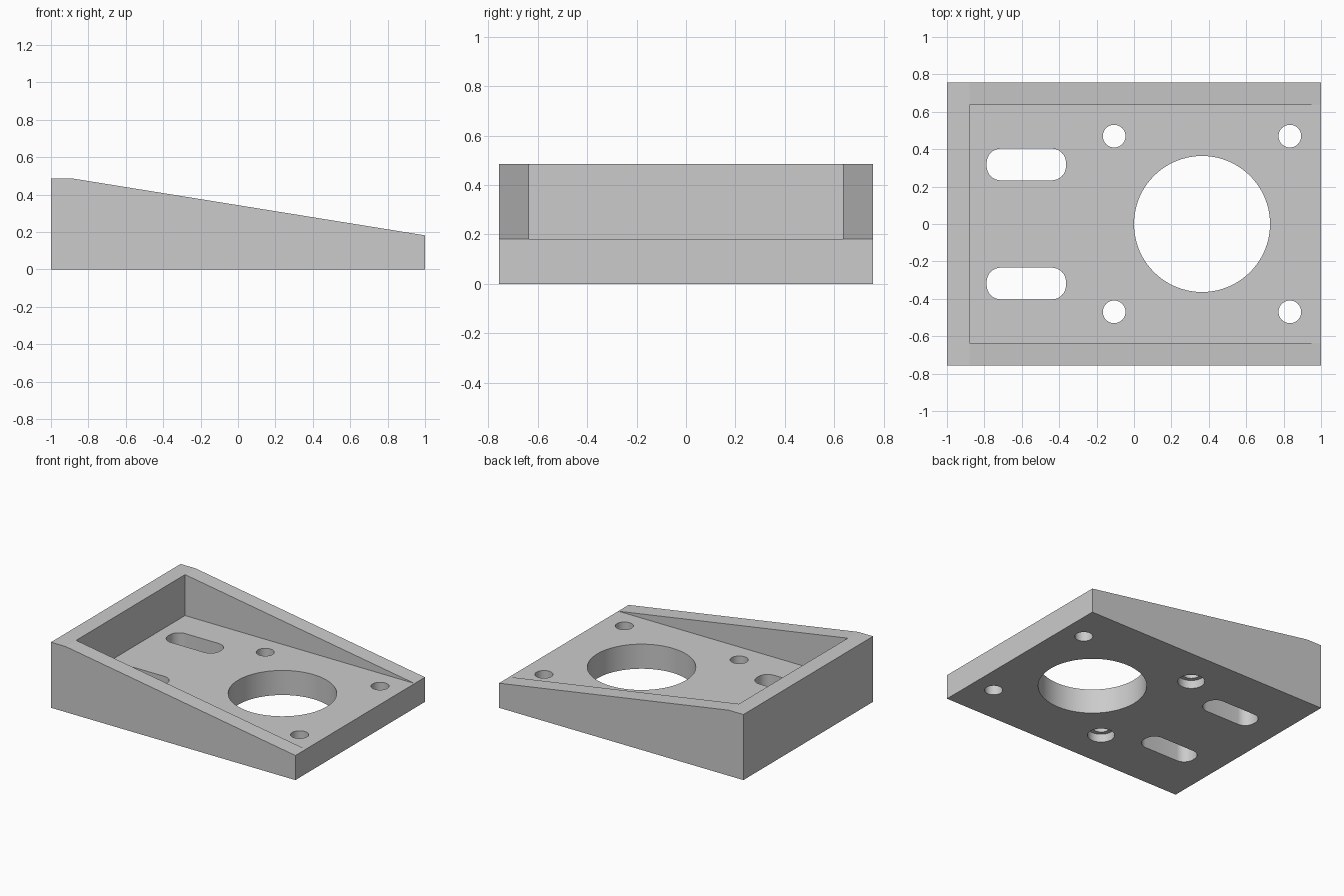
import bpy
import bmesh
import math

old = bpy.data.objects.get("Cube")
if old:
    bpy.data.objects.remove(old, do_unlink=True)

U = 2 / 33                      # one design unit; the part is 33 units long
END, HALF, HEIGHT = 16.5 * U, 12.5 * U, 8 * U
FLOOR, WALL = 3 * U, 2 * U
BACK, INNER = -END, HALF - WALL
STEP = BACK + WALL              # inner face of the tall wall

grey = bpy.data.materials.new("plain grey")
grey.use_nodes = True
colour = (0.6, 0.6, 0.6, 1)
grey.diffuse_color = colour
grey.node_tree.nodes["Principled BSDF"].inputs["Base Color"].default_value = colour

bm = bmesh.new()


def face(*points):
    bm.faces.new([bm.verts.new(p) for p in points])


def rounded(cx, cy, half_length, half_width, radius, steps):
    """Outline of a rectangle with rounded corners."""
    dx, dy = half_length - radius, half_width - radius
    points = []
    for quarter, (sx, sy) in enumerate([(1, 1), (-1, 1), (-1, -1), (1, -1)]):
        for i in range(steps + 1):
            a = math.pi / 2 * (quarter + i / steps)
            points.append((cx + sx * dx + radius * math.cos(a),
                           cy + sy * dy + radius * math.sin(a)))
    return points


def circle(cx, cy, radius, count):
    angles = [2 * math.pi * i / count for i in range(count)]
    return [(cx + radius * math.cos(a), cy + radius * math.sin(a)) for a in angles]


def bore(outline, low, high):
    """Side wall of a hole between two levels."""
    for a, b in zip(outline, outline[1:] + outline[:1]):
        face((*a, low), (*b, low), (*b, high), (*a, high))


def sheet(outlines, z):
    """Flat face at one level: the first outline filled, the others left open."""
    edges = []
    for outline in outlines:
        verts = [bm.verts.new((x, y, z)) for x, y in outline]
        edges += [bm.edges.new((verts[i - 1], verts[i])) for i in range(len(verts))]
    bmesh.ops.triangle_fill(bm, use_beauty=True, use_dissolve=False,
                            edges=edges, normal=(0, 0, 1))


# Large round opening
port_x = 6 * U
port = circle(port_x, 0, 6 * U, 80)
bore(port, 0, FLOOR)
bottom_holes, floor_holes = [port], [port]

# Slots and screw holes; the inner pair of screws is recessed underneath
spread = 7.75 * U
for s in (-1, 1):
    slot = rounded(-9.5 * U, s * 5.25 * U, 3.5 * U, 1.4 * U, 1.25 * U, 8)
    outer = circle(port_x + spread, s * spread, U, 40)
    inner = circle(port_x - spread, s * spread, U, 40)
    recess = circle(port_x - spread, s * spread, 1.5 * U, 40)
    bore(slot, 0, FLOOR)
    bore(outer, 0, FLOOR)
    bore(recess, 0, U)
    bore(inner, U, FLOOR)
    sheet([recess, inner], U)
    bottom_holes += [slot, outer, recess]
    floor_holes += [slot, outer, inner]

# Underside and pocket floor
sheet([[(BACK, -HALF), (END, -HALF), (END, HALF), (BACK, HALF)]] + bottom_holes, 0)
sheet([[(STEP, -INNER), (END, -INNER), (END, INNER), (STEP, INNER)]] + floor_holes, FLOOR)

# Tall wall, its rim and the low end
face((BACK, -HALF, 0), (BACK, HALF, 0), (BACK, HALF, HEIGHT), (BACK, -HALF, HEIGHT))
face((STEP, -INNER, FLOOR), (STEP, INNER, FLOOR), (STEP, INNER, HEIGHT), (STEP, -INNER, HEIGHT))
face((BACK, -HALF, HEIGHT), (STEP, -HALF, HEIGHT), (STEP, -INNER, HEIGHT),
     (STEP, INNER, HEIGHT), (STEP, HALF, HEIGHT), (BACK, HALF, HEIGHT))
face((END, -HALF, 0), (END, HALF, 0), (END, HALF, FLOOR), (END, INNER, FLOOR),
     (END, -INNER, FLOOR), (END, -HALF, FLOOR))

# Sloping side walls: outside, top and inside
for s in (-1, 1):
    o, i = s * HALF, s * INNER
    face((BACK, o, 0), (END, o, 0), (END, o, FLOOR), (STEP, o, HEIGHT), (BACK, o, HEIGHT))
    face((STEP, o, HEIGHT), (END, o, FLOOR), (END, i, FLOOR), (STEP, i, HEIGHT))
    face((STEP, i, FLOOR), (END, i, FLOOR), (STEP, i, HEIGHT))

bmesh.ops.remove_doubles(bm, verts=bm.verts[:], dist=0.0002)
bmesh.ops.recalc_face_normals(bm, faces=bm.faces[:])
mesh = bpy.data.meshes.new("wedge_tray")
bm.to_mesh(mesh)
bm.free()
mesh.materials.append(grey)
tray = bpy.data.objects.new("wedge_tray", mesh)
bpy.context.collection.objects.link(tray)

# Smooth the bores and keep the flat faces crisp
bpy.ops.object.select_all(action="DESELECT")
tray.select_set(True)
bpy.context.view_layer.objects.active = tray
bpy.ops.object.shade_smooth_by_angle(angle=math.radians(20))
for poly in mesh.polygons:
    if abs(poly.normal.z) > 0.5:
        poly.use_smooth = False
